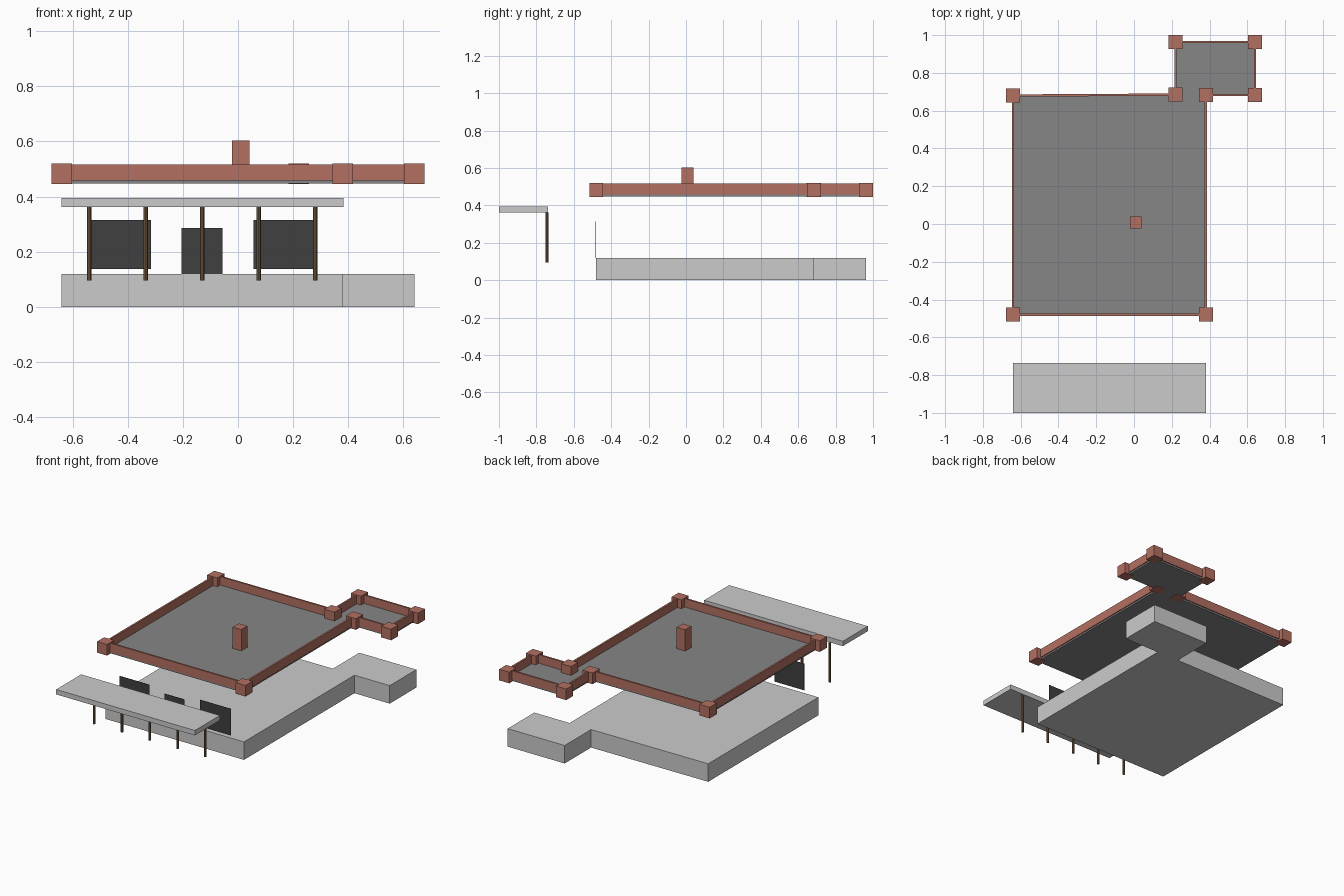
import bpy, bmesh
from math import atan2, hypot
from mathutils import Matrix

if "Cube" in bpy.data.objects:
    bpy.data.objects.remove(bpy.data.objects["Cube"])


def material(name, r, g, b):
    m = bpy.data.materials.new(name)
    m.diffuse_color = (r, g, b, 1)
    m.use_nodes = True
    m.node_tree.nodes["Principled BSDF"].inputs["Base Color"].default_value = m.diffuse_color
    return m


BRICK = material("brick", 0.45, 0.16, 0.12)
DARK = material("dark_glass", 0.05, 0.05, 0.05)
WOOD = material("wood", 0.20, 0.12, 0.06)
ROOF = material("roofing", 0.24, 0.24, 0.24)


def finish(name, bm, mat=None):
    bmesh.ops.recalc_face_normals(bm, faces=bm.faces)
    me = bpy.data.meshes.new(name)
    bm.to_mesh(me)
    bm.free()
    ob = bpy.data.objects.new(name, me)
    bpy.context.collection.objects.link(ob)
    if mat:
        me.materials.append(mat)
    return ob


def box(name, lo, hi, mat=None):
    bm = bmesh.new()
    size = [b - a for a, b in zip(lo, hi)]
    mid = [(a + b) / 2 for a, b in zip(lo, hi)]
    bmesh.ops.create_cube(bm, size=1, matrix=Matrix.Translation(mid) @ Matrix.Diagonal((*size, 1)))
    return finish(name, bm, mat)


def slab(name, outline, z0, z1, mat=None):
    bm = bmesh.new()
    face = bm.faces.new([bm.verts.new((x, y, z0)) for x, y in outline])
    out = bmesh.ops.extrude_face_region(bm, geom=[face], use_keep_orig=True)
    for v in out["geom"]:
        if isinstance(v, bmesh.types.BMVert):
            v.co.z = z1
    return finish(name, bm, mat)


def wall(name, a, b, z0, z1, t, mat):
    dx, dy = b[0] - a[0], b[1] - a[1]
    bm = bmesh.new()
    m = (Matrix.Translation(((a[0] + b[0]) / 2, (a[1] + b[1]) / 2, (z0 + z1) / 2))
         @ Matrix.Rotation(atan2(dy, dx), 4, 'Z')
         @ Matrix.Diagonal((hypot(dx, dy), t, z1 - z0, 1)))
    bmesh.ops.create_cube(bm, size=1, matrix=m)
    return finish(name, bm, mat)


# Footprint corners: main block, then the rear annex, counter-clockwise
main = [(0.22, 0.685), (-0.64, 0.68), (-0.64, -0.48), (0.38, -0.48), (0.38, 0.683)]
annex = [(0.64, 0.683), (0.64, 0.963), (0.22, 0.963)]
outline = main + annex

# Foundation and flat roof
slab("foundation", outline, 0, 0.12)
slab("roof_deck", outline, 0.447, 0.461, ROOF)

# Brick parapet following the roof edge, with a pier on each corner
for i, p in enumerate(outline):
    wall(f"parapet_{i}", p, outline[(i + 1) % len(outline)], 0.458, 0.517, 0.012, BRICK)
    box(f"parapet_pier_{i}", (p[0] - 0.037, p[1] - 0.037, 0.446),
        (p[0] + 0.037, p[1] + 0.037, 0.52), BRICK)

# Chimney
box("chimney", (-0.022, -0.024, 0.455), (0.041, 0.04, 0.603), BRICK)

# Porch canopy and posts
box("porch_canopy", (-0.64, -1.0, 0.362), (0.382, -0.737, 0.395))
for i in range(5):
    bm = bmesh.new()
    bmesh.ops.create_cone(bm, cap_ends=True, segments=8, radius1=0.008, radius2=0.008, depth=0.267,
                          matrix=Matrix.Translation((-0.54 + 0.205 * i, -0.743, 0.2285)))
    finish(f"porch_post_{i}", bm, WOOD)

# Front windows and door: thin panels on the front wall line
for name, x0, x1, z0, z1 in (("left_window", -0.535, -0.315, 0.138, 0.315),
                             ("front_door", -0.205, -0.057, 0.12, 0.286),
                             ("right_window", 0.057, 0.285, 0.138, 0.315)):
    box(name, (x0, -0.483, z0), (x1, -0.48, z1), DARK)
